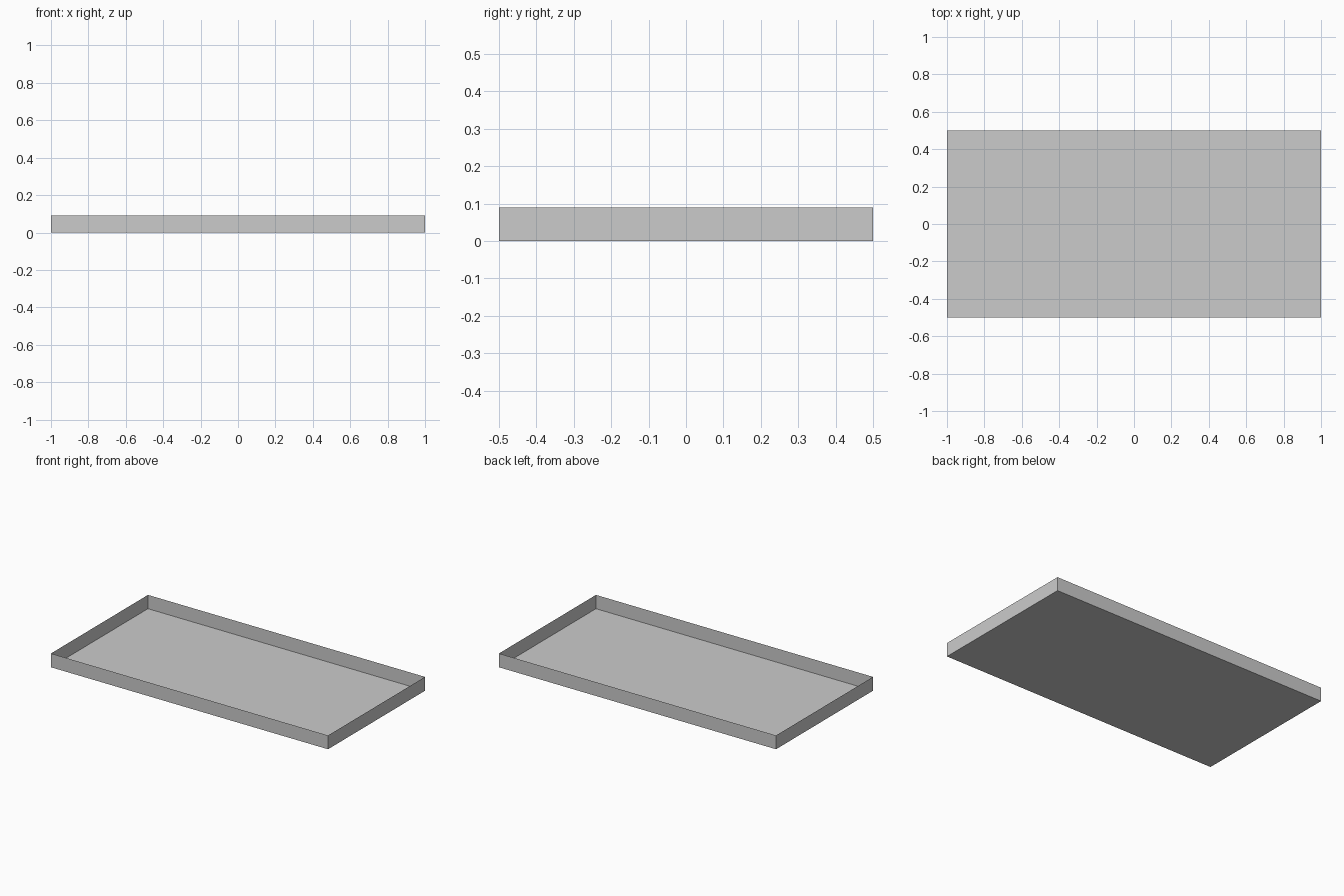
import bpy
import bmesh

if "Cube" in bpy.data.objects:
    bpy.data.objects.remove(bpy.data.objects["Cube"])

LENGTH, WIDTH, HEIGHT = 2.0, 1.0, 0.09

# Shallow open tray: thin-sheet floor and four upright rims
bm = bmesh.new()
bmesh.ops.create_cube(bm, size=1.0)
bmesh.ops.translate(bm, verts=bm.verts, vec=(0, 0, 0.5))
bmesh.ops.scale(bm, verts=bm.verts, vec=(LENGTH, WIDTH, HEIGHT))

# Open the top
bm.normal_update()
top = [f for f in bm.faces if f.normal.z > 0.9]
bmesh.ops.delete(bm, geom=top, context='FACES_ONLY')

mesh = bpy.data.meshes.new("tray")
bm.to_mesh(mesh)
bm.free()
tray = bpy.data.objects.new("tray", mesh)
bpy.context.collection.objects.link(tray)
